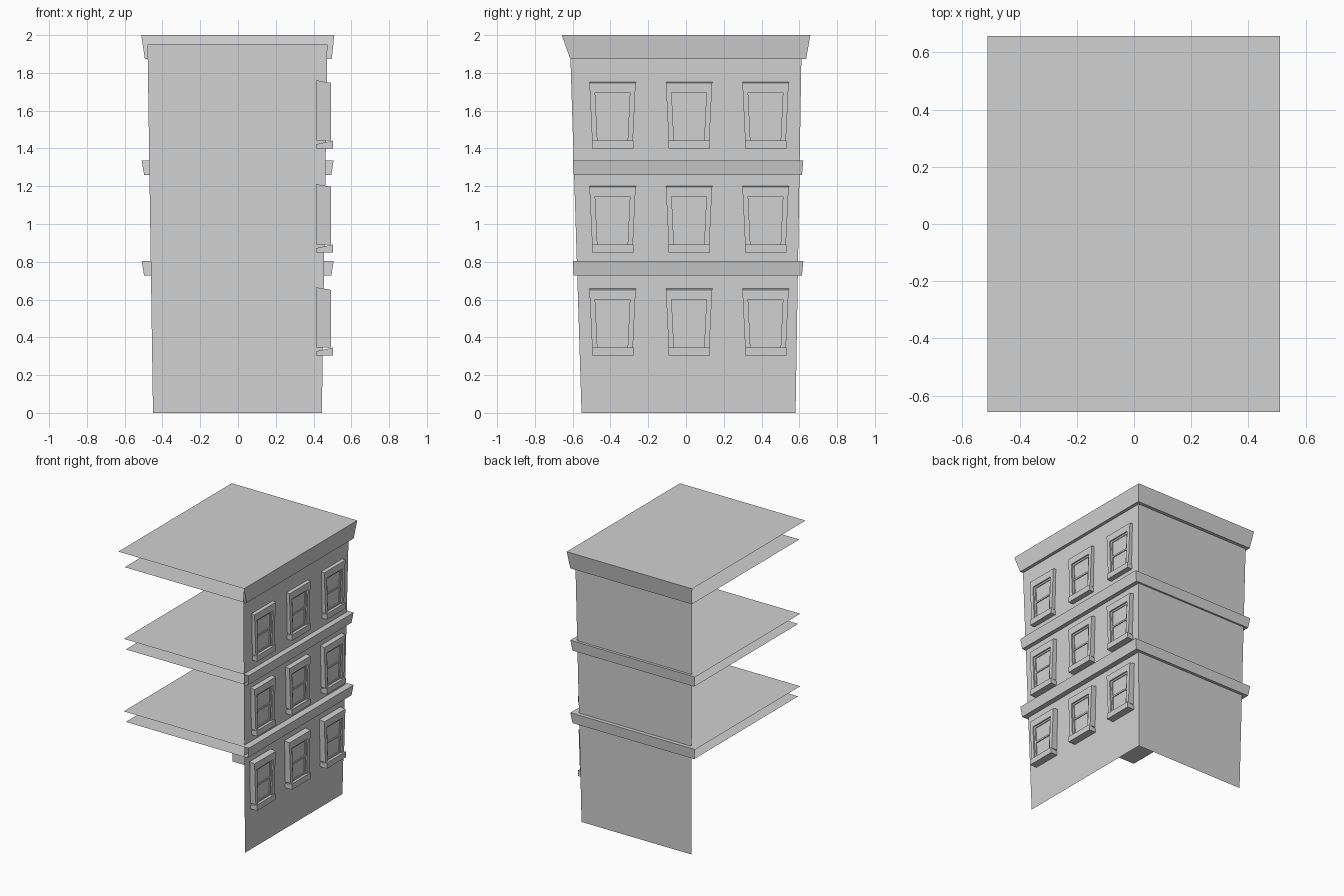
import bpy
import bmesh

cube = bpy.data.objects.get("Cube")
if cube:
    bpy.data.objects.remove(cube, do_unlink=True)

stone = bpy.data.materials.new("pale_grey")
stone.use_nodes = True
GREY = (0.64, 0.64, 0.64, 1)
stone.diffuse_color = GREY
stone.node_tree.nodes["Principled BSDF"].inputs["Base Color"].default_value = GREY


def finish(name, bm, closed=False):
    if closed:
        bmesh.ops.recalc_face_normals(bm, faces=bm.faces)
    mesh = bpy.data.meshes.new(name)
    bm.to_mesh(mesh)
    bm.free()
    mesh.materials.append(stone)
    obj = bpy.data.objects.new(name, mesh)
    bpy.context.collection.objects.link(obj)
    return obj


def ring(bm, x0, x1, y0, y1, z):
    """Rectangle corners, anticlockwise from the front right-hand side."""
    return [bm.verts.new(c) for c in
            ((x0, y0, z), (x1, y0, z), (x1, y1, z), (x0, y1, z))]


def two_sided_shell(name, low, high, capped):
    """Flared shell with only its left (+x) and back (+y) sides."""
    bm = bmesh.new()
    a, b = ring(bm, *low), ring(bm, *high)
    for i in (1, 2):
        bm.faces.new((a[i], a[i + 1], b[i + 1], b[i]))
    if capped:
        bm.faces.new(b)
        bm.faces.new(a[::-1])
    bmesh.ops.delete(bm, geom=[v for v in bm.verts if not v.link_faces], context="VERTS")
    return finish(name, bm)


# Flared walls, open on the other two sides
two_sided_shell("walls", (-0.45, 0.444, -0.553, 0.58, 0),
                (-0.479, 0.473, -0.614, 0.612, 1.95), False)

# Roof cornice and the two storey bands
two_sided_shell("roof_cornice", (-0.493, 0.496, -0.612, 0.636, 1.873),
                (-0.512, 0.51, -0.658, 0.658, 2), True)
for name, z in (("lower_band", 0.727), ("upper_band", 1.26)):
    two_sided_shell(name, (-0.497, 0.494, -0.594, 0.614, z),
                    (-0.51, 0.506, -0.599, 0.621, z + 0.076), True)


def slab(bm, outline, x0, x1, inner_shift=(0, 0, 0, 0)):
    """Prism from a (y, z) quad; inner_shift tilts it along x."""
    back = [bm.verts.new((x0, y, z + s)) for (y, z), s in zip(outline, inner_shift)]
    front = [bm.verts.new((x1, y, z)) for y, z in outline]
    bm.faces.new(back[::-1])
    bm.faces.new(front)
    for i in range(4):
        j = (i + 1) % 4
        bm.faces.new((back[i], back[j], front[j], front[i]))


def bar(y0, y1, z0, z1):
    return ((y0, z0), (y1, z0), (y1, z1), (y0, z1))


def window_mesh():
    # Local z = 0 is the underside of the sill
    bm = bmesh.new()
    sill, head, top = 0.042, 0.296, 0.347
    back, face = 0.413, 0.493
    slab(bm, bar(-0.108, 0.112, 0, sill), back, 0.504, (0, 0, -0.02, -0.02))
    # Lintel and leaning jambs
    slab(bm, ((-0.12, head), (0.12, head), (0.123, top), (-0.123, top)),
         back, face, (0, 0, 0.014, 0.014))
    for s in (-1, 1):
        slab(bm, ((s * 0.08, sill), (s * 0.108, sill), (s * 0.12, head), (s * 0.092, head)),
             back, face)
        # Sash stiles
        slab(bm, ((s * 0.066, sill), (s * 0.08, sill), (s * 0.092, head), (s * 0.078, head)),
             0.476, 0.484)
    # Sash rails and pane
    for z, w in ((sill, 0.082), (0.164, 0.084), (head - 0.012, 0.09)):
        slab(bm, bar(-w, w, z, z + 0.012), 0.476, 0.483)
    slab(bm, ((-0.081, sill), (0.081, sill), (0.092, head), (-0.092, head)), 0.474, 0.477)
    return finish("window", bm, closed=True)


# Three rows of three windows sharing one mesh
first = window_mesh()
for row, z in enumerate((0.304, 0.85, 1.4)):
    for col in range(3):
        win = first if row == col == 0 else first.copy()
        win.name = f"window_row{row + 1}_{col + 1}"
        win.location = (0, -0.389 + col * 0.405, z)
        if win is not first:
            bpy.context.collection.objects.link(win)
